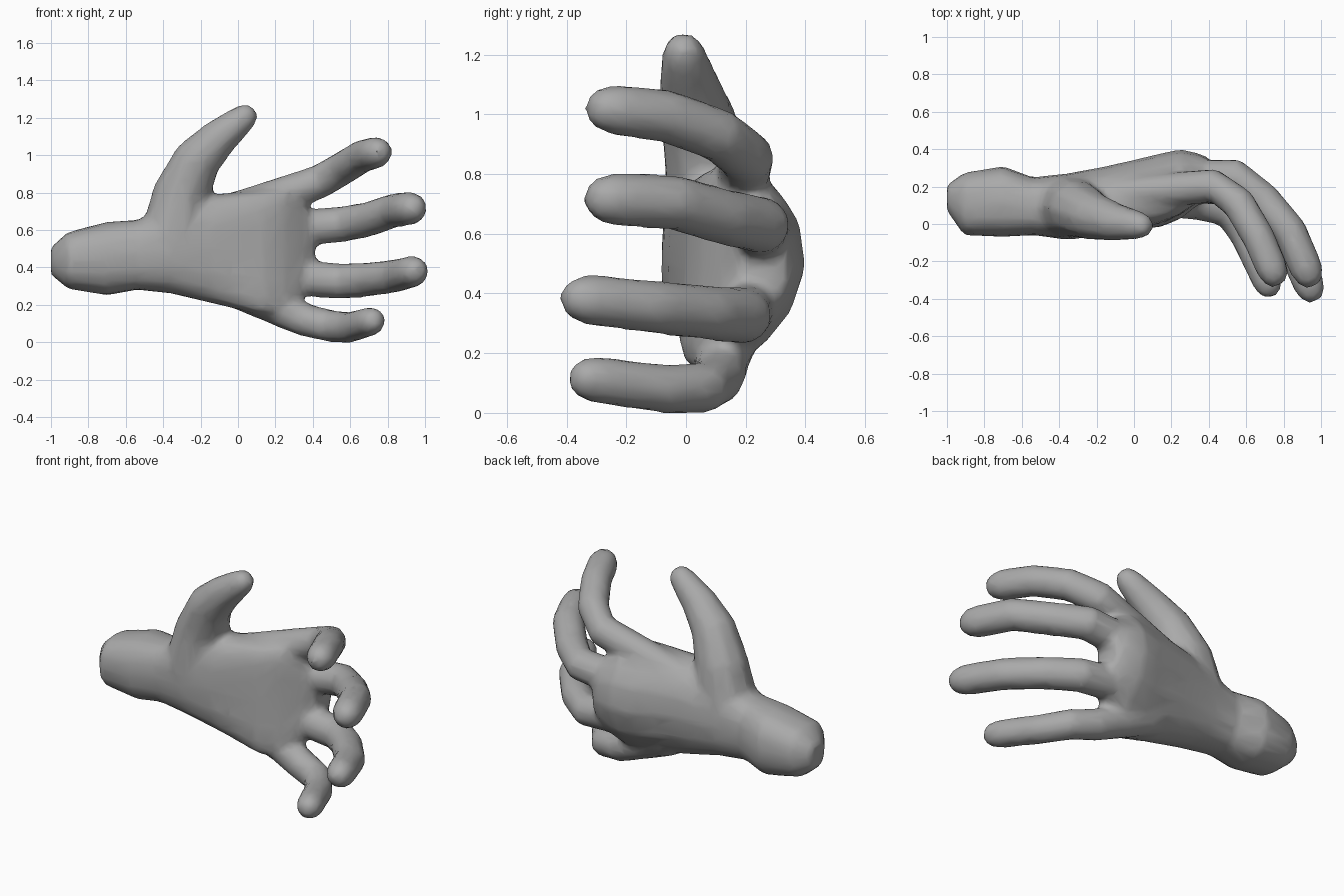
import bpy, bmesh, math
from mathutils import Vector

if "Cube" in bpy.data.objects:
    bpy.data.objects.remove(bpy.data.objects["Cube"])

skin = bpy.data.materials.new("grey skin")
skin.diffuse_color = (0.4, 0.4, 0.4, 1)
skin.use_nodes = True
skin.node_tree.nodes["Principled BSDF"].inputs["Base Color"].default_value = skin.diffuse_color


def loft(name, rings):
    """Skin a closed tube through a list of point rings."""
    bm = bmesh.new()
    loops = [[bm.verts.new(p) for p in ring] for ring in rings]
    n = len(loops[0])
    for a, b in zip(loops, loops[1:]):
        for i in range(n):
            j = (i + 1) % n
            bm.faces.new((a[i], a[j], b[j], b[i]))
    bm.faces.new(loops[0][::-1])
    bm.faces.new(loops[-1])
    bmesh.ops.recalc_face_normals(bm, faces=bm.faces)
    me = bpy.data.meshes.new(name)
    bm.to_mesh(me)
    bm.free()
    me.materials.append(skin)
    ob = bpy.data.objects.new(name, me)
    bpy.context.collection.objects.link(ob)
    return ob


digits = []


def digit(name, r0, r1, *path, side=(0, 0, 1), sides=10):
    """Tapering tube along the path, closed with a blunt rounded tip."""
    pts = [Vector(p) for p in path]
    tip = pts.pop()
    back = (pts[-1] - tip).normalized()
    last = len(pts)
    spine = [(p, r0 + (r1 - r0) * i / last) for i, p in enumerate(pts)]
    spine += [(tip + back * r1 * d, r1 * s) for d, s in ((1.1, 1), (.45, .83), (0, .45))]
    rings = []
    for i, (p, r) in enumerate(spine):
        t = (spine[min(i + 1, len(spine) - 1)][0] - spine[max(i - 1, 0)][0]).normalized()
        u = (Vector(side) - t * t.dot(Vector(side))).normalized()
        v = t.cross(u)
        rings.append([p + r * (u * math.cos(a) + v * math.sin(a))
                      for a in (2 * math.pi * k / sides for k in range(sides))])
    digits.append(loft(name, rings))


def palm_ring(x, z0, z1, y0, y1, sides=16):
    """Rounded section whose edges bend forward towards the knuckles."""
    ramp = min(1, max(0, (x + .4) / .6))
    ring = []
    for k in range(sides):
        c, s = (f(2 * math.pi * k / sides) for f in (math.cos, math.sin))
        c = math.copysign(abs(c) ** .85, c)
        s = math.copysign(abs(s) ** .75, s)
        z = (z0 + z1) / 2 + (z1 - z0) / 2 * c
        arch = 1.15 * ramp * (z - .53) ** 2 * (.8 + .2 * s)
        ring.append((x, (y0 + y1) / 2 + (y1 - y0) / 2 * s - arch, z))
    return ring


# palm and wrist: x, low and high z, front and back y
hand = loft("hand", [palm_ring(*s) for s in (
    (-1.0, .36, .51, .07, .21),
    (-.91, .285, .59, -.06, .275),
    (-.70, .25, .645, -.07, .31),
    (-.54, .28, .655, -.06, .25),
    (-.36, .26, .72, -.085, .27),
    (-.15, .21, .79, -.06, .31),
    (.14, .14, .82, .00, .38),
    (.25, .15, .83, .05, .405),
    (.35, .23, .76, .12, .38),
    (.41, .31, .68, .18, .35))])

# fingers curl towards the palm side
digit("index_finger", .095, .088, (-.08, .16, .69), (.43, .205, .855),
      (.56, .11, .93), (.665, -.07, .995), (.775, -.325, 1.025))
digit("middle_finger", .10, .091, (.10, .25, .59), (.55, .25, .63),
      (.69, .13, .655), (.835, -.04, .705), (.96, -.33, .72))
digit("ring_finger", .10, .087, (.10, .22, .37), (.55, .19, .325),
      (.69, .08, .335), (.845, -.11, .355), (.97, -.41, .388))
digit("little_finger", .095, .080, (.0, .15, .27), (.37, .105, .115),
      (.51, .06, .085), (.60, -.07, .08), (.745, -.385, .122))

# thumb points up
digit("thumb", .18, .078, (-.35, .09, .55), (-.30, .08, .80),
      (-.215, .04, .98), (-.10, .01, 1.095), (.085, -.015, 1.245), side=(1, 0, -.4))

# weld the digits onto the hand and soften the joints
for d in digits:
    m = hand.modifiers.new("join_" + d.name, 'BOOLEAN')
    m.operation, m.solver, m.object = 'UNION', 'EXACT', d
    d.hide_render = True
remesh = hand.modifiers.new("blend", 'REMESH')
remesh.mode, remesh.voxel_size = 'VOXEL', .02
soft = hand.modifiers.new("soften", 'SMOOTH')
soft.factor, soft.iterations = .5, 7
thin = hand.modifiers.new("simplify", 'DECIMATE')
thin.ratio = .15

# bake the blended hand and drop the separate digits
bpy.context.view_layer.update()
baked = bpy.data.meshes.new_from_object(
    hand.evaluated_get(bpy.context.evaluated_depsgraph_get()))
hand.modifiers.clear()
hand.data = baked
for d in digits:
    bpy.data.objects.remove(d)
bpy.context.view_layer.objects.active = hand
hand.select_set(True)
bpy.ops.object.shade_smooth_by_angle(angle=math.radians(60))
